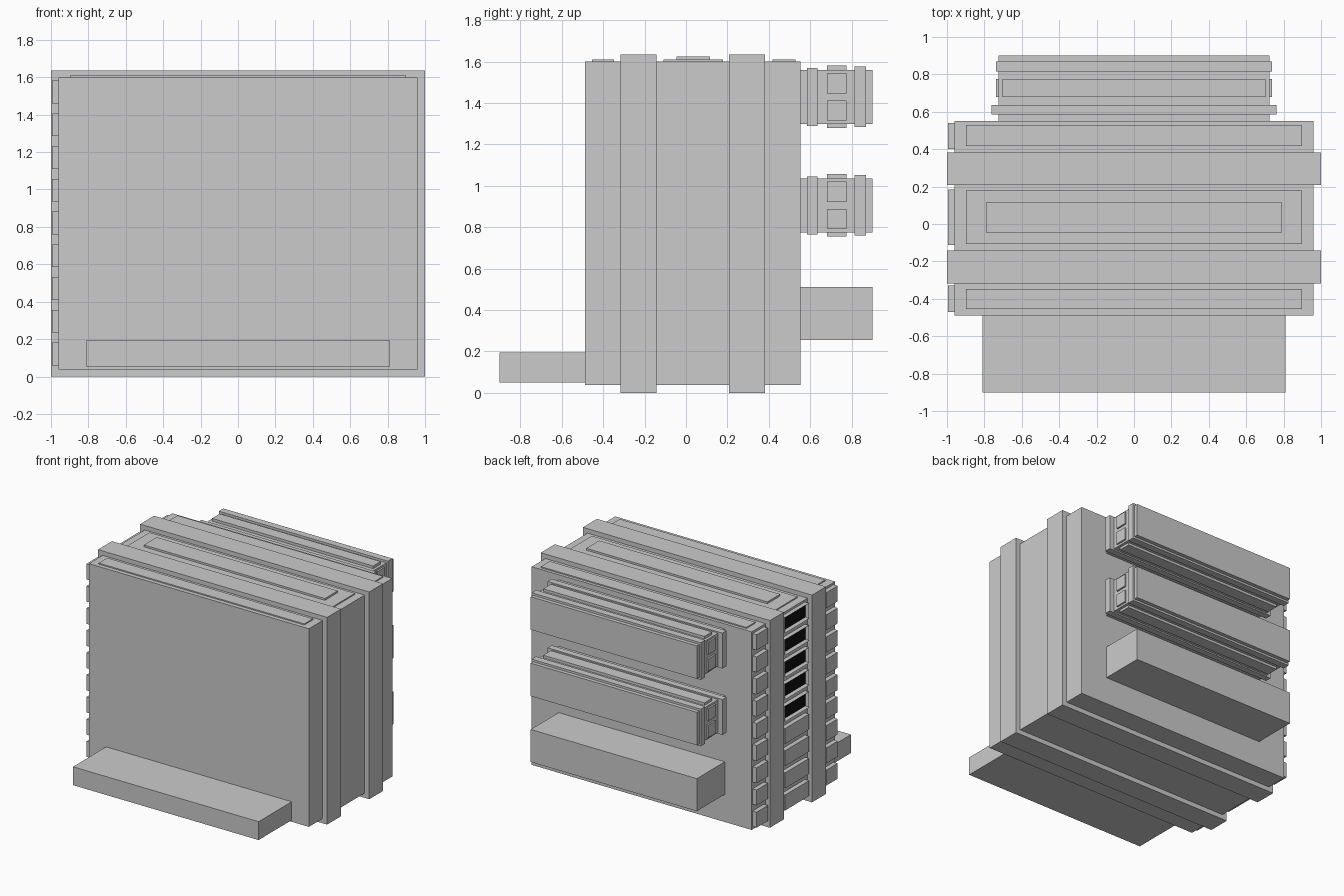
import bpy, bmesh

if "Cube" in bpy.data.objects:
    bpy.data.objects.remove(bpy.data.objects["Cube"])


def box(bm, x, y, z):
    """Add a box given (min, max) ranges; return its faces."""
    verts = bmesh.ops.create_cube(bm, size=1)["verts"]
    for v in verts:
        for i, (lo, hi) in enumerate((x, y, z)):
            v.co[i] = lo if v.co[i] < 0 else hi
    return {f for v in verts for f in v.link_faces}


def make(name, boxes, mat=None):
    bm = bmesh.new()
    for b in boxes:
        box(bm, *b)
    return finish(name, bm, mat)


def finish(name, bm, mat=None):
    me = bpy.data.meshes.new(name)
    bm.to_mesh(me)
    bm.free()
    ob = bpy.data.objects.new(name, me)
    bpy.context.collection.objects.link(ob)
    if mat:
        me.materials.append(mat)
    return ob


def sym(w):
    return (-w, w)


black = bpy.data.materials.new("black_panel")
black.diffuse_color = (0.005, 0.005, 0.005, 1)
black.use_nodes = True
black.node_tree.nodes["Principled BSDF"].inputs["Base Color"].default_value = black.diffuse_color

# Main body and the two wrap-around bands
make("body", [(sym(0.96), (-0.488, 0.552), (0.037, 1.6))])
for name, y in (("front_band", (-0.317, -0.143)), ("rear_band", (0.208, 0.382))):
    make(name, [(sym(1.0), y, (0, 1.635))])

# Low front step and solid rear block
make("front_step", [(sym(0.81), (-0.9, -0.48), (0.05, 0.195))])
make("rear_block", [(sym(0.725), (0.54, 0.9), (0.255, 0.512))])

# Raised roof panels
make("roof_panels", [(sym(0.897), y, (1.59, 1.609)) for y in
                     ((-0.455, -0.348), (-0.108, 0.178), (0.417, 0.528))])
make("roof_center_panel", [(sym(0.79), (-0.045, 0.115), (1.6, 1.624))])

# Two rear arms with collars, long pads above and below, small pads on the ends
for name, z in (("lower_arm", 0.775), ("upper_arm", 1.299)):
    top = z + 0.26
    make(name, [(sym(0.725), (0.54, 0.9), (z, top))])
    make(name + "_collars", [
        (sym(0.763), (0.585, 0.635), (z - 0.01, top + 0.01)),
        (sym(0.738), (0.815, 0.87), (z - 0.016, top + 0.017))])
    make(name + "_long_pads", [(sym(0.703), (0.68, 0.775), r) for r in
                               ((z - 0.02, z + 0.01), (top - 0.01, top + 0.021))])
    make(name + "_end_pads", [(sym(0.738), (0.68, 0.775), (z + d, z + d + 0.098))
                              for d in (0.016, 0.147)])

# Left side: nine rows of pads in three columns; five upper middle ones are dark windows
rows = [(0.06 + 0.175 * i, 0.182 + 0.175 * i) for i in range(9)]
outer = (-0.995, -0.95)
for name, y, count in (("left_front_pads", (-0.47, -0.33), 9),
                       ("left_middle_pads", (-0.113, 0.185), 4),
                       ("left_rear_pads", (0.4, 0.54), 9)):
    make(name, [(outer, y, r) for r in rows[:count]])

frames = bmesh.new()
for r in rows[4:]:
    faces = box(frames, outer, (-0.113, 0.185), r)
    frames.normal_update()
    face = min(faces, key=lambda f: f.calc_center_median().x)
    bmesh.ops.inset_individual(frames, faces=[face], thickness=0.012)
    bmesh.ops.translate(frames, verts=face.verts, vec=(0.025, 0, 0))
    face.material_index = 1
window = finish("left_windows", frames)
grey = bpy.data.materials.new("grey_frame")
grey.diffuse_color = (0.8, 0.8, 0.8, 1)
grey.use_nodes = True
grey.node_tree.nodes["Principled BSDF"].inputs["Base Color"].default_value = grey.diffuse_color
window.data.materials.append(grey)
window.data.materials.append(black)
